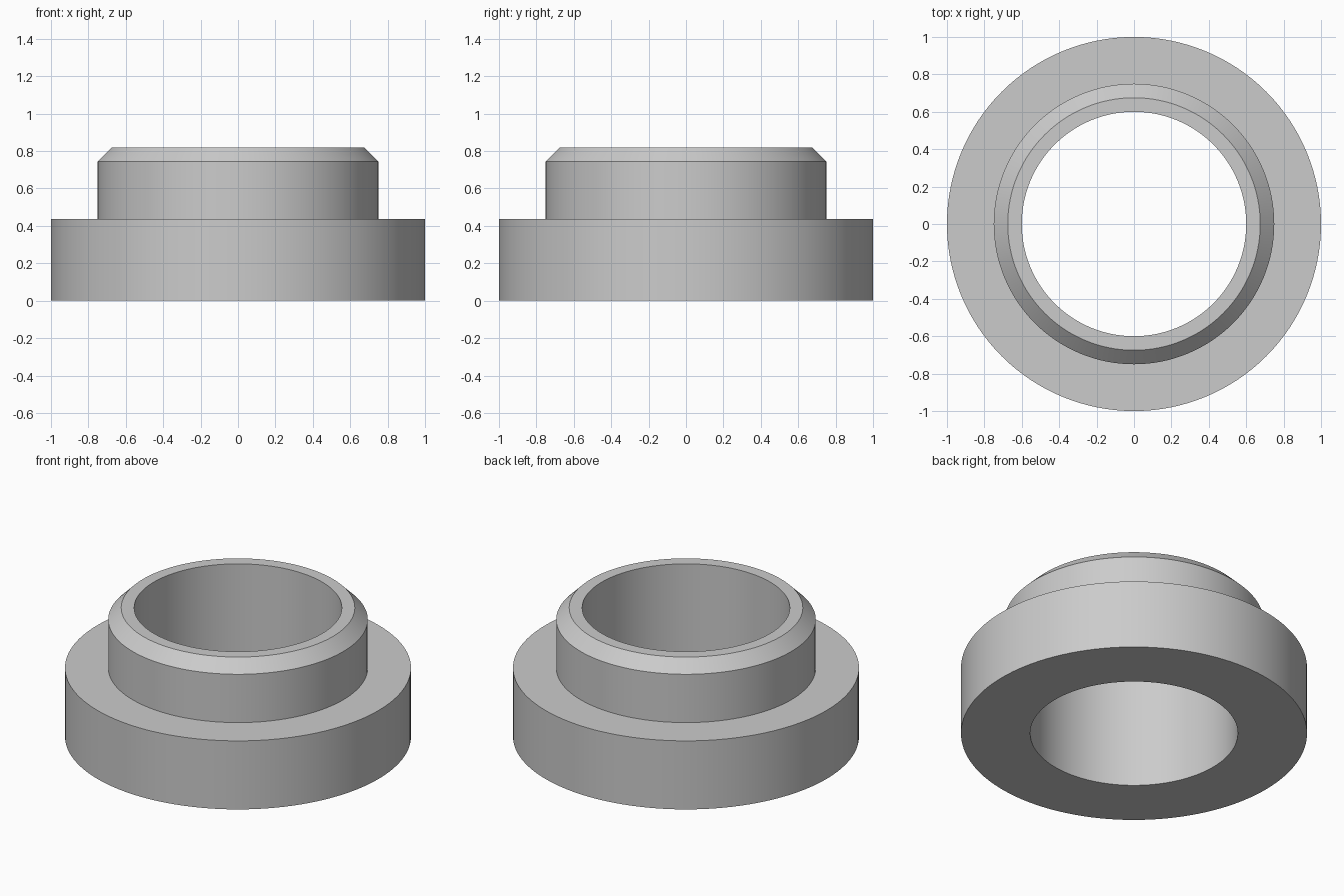
import bpy
import bmesh
from math import cos, sin, tau, radians

SEGMENTS = 128

cube = bpy.data.objects.get("Cube")
if cube:
    bpy.data.objects.remove(cube, do_unlink=True)


def make_material(name, colour):
    mat = bpy.data.materials.new(name)
    mat.use_nodes = True
    mat.diffuse_color = colour
    mat.node_tree.nodes["Principled BSDF"].inputs["Base Color"].default_value = colour
    return mat


def revolve(name, profile, mat):
    """Spin a closed (radius, height) profile around the z axis."""
    bm = bmesh.new()
    rings = [[bm.verts.new((r * cos(tau * i / SEGMENTS), r * sin(tau * i / SEGMENTS), z))
              for r, z in profile] for i in range(SEGMENTS)]
    count = len(profile)
    for i, ring in enumerate(rings):
        following = rings[(i + 1) % SEGMENTS]
        for j in range(count):
            k = (j + 1) % count
            bm.faces.new((ring[j], following[j], following[k], ring[k]))
    bmesh.ops.recalc_face_normals(bm, faces=bm.faces)
    mesh = bpy.data.meshes.new(name)
    bm.to_mesh(mesh)
    bm.free()
    mesh.materials.append(mat)
    obj = bpy.data.objects.new(name, mesh)
    bpy.context.collection.objects.link(obj)
    bpy.ops.object.select_all(action="DESELECT")
    obj.select_set(True)
    bpy.context.view_layer.objects.active = obj
    bpy.ops.object.shade_smooth_by_angle(angle=radians(30))
    return obj


# Flanged bushing: wide base, narrower collar with a chamfered rim, through bore
bore, flange, collar, chamfer = 0.6, 1.0, 0.75, 0.075
flange_top, collar_top = 0.437, 0.82
grey = make_material("plain grey", (0.6, 0.6, 0.6, 1.0))
revolve("flanged_bushing", [
    (bore, 0), (flange, 0), (flange, flange_top), (collar, flange_top),
    (collar, collar_top - chamfer), (collar - chamfer, collar_top), (bore, collar_top),
], grey)
